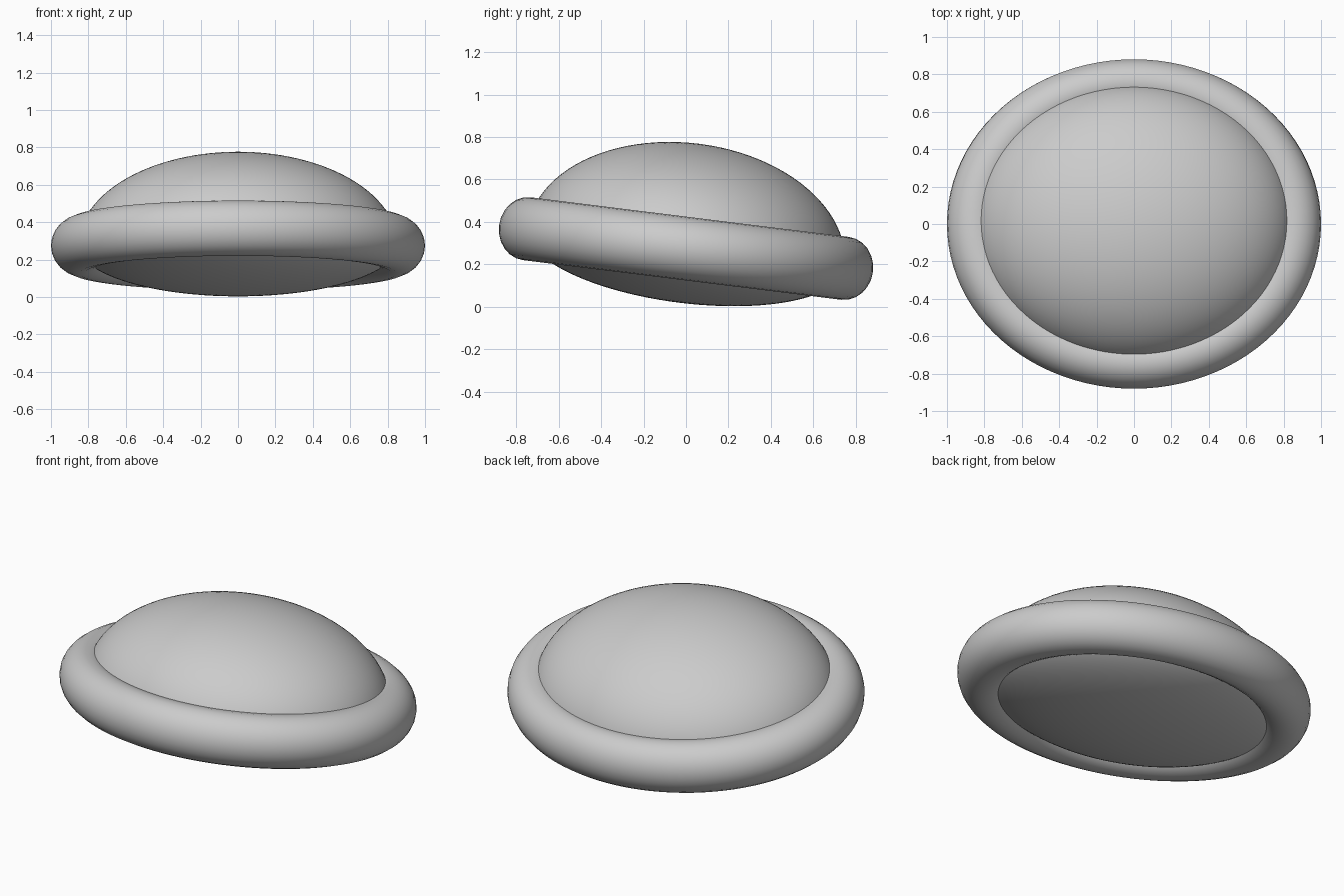
import bpy
from math import radians

if "Cube" in bpy.data.objects:
    bpy.data.objects.remove(bpy.data.objects["Cube"])

CENTRE = (0, 0, 0.275)
TILT = (radians(-7.1), 0, 0)   # front edge raised


def finish(obj, name, scale):
    obj.name = name
    obj.scale = scale
    obj.rotation_euler = TILT
    bpy.ops.object.shade_smooth()
    return obj


# rounded rim, slightly oval
bpy.ops.mesh.primitive_torus_add(location=CENTRE, major_radius=0.851, minor_radius=0.149,
                                 major_segments=96, minor_segments=24)
finish(bpy.context.object, "rim", (1, 0.887, 1))

# body: tall dome above the rim, shallow bulge below
bpy.ops.mesh.primitive_uv_sphere_add(segments=96, ring_count=48, radius=1, location=CENTRE)
body = finish(bpy.context.object, "domed_body", (0.855, 0.752, 1))
for v in body.data.vertices:
    v.co.z *= 0.497 if v.co.z > 0 else 0.257
